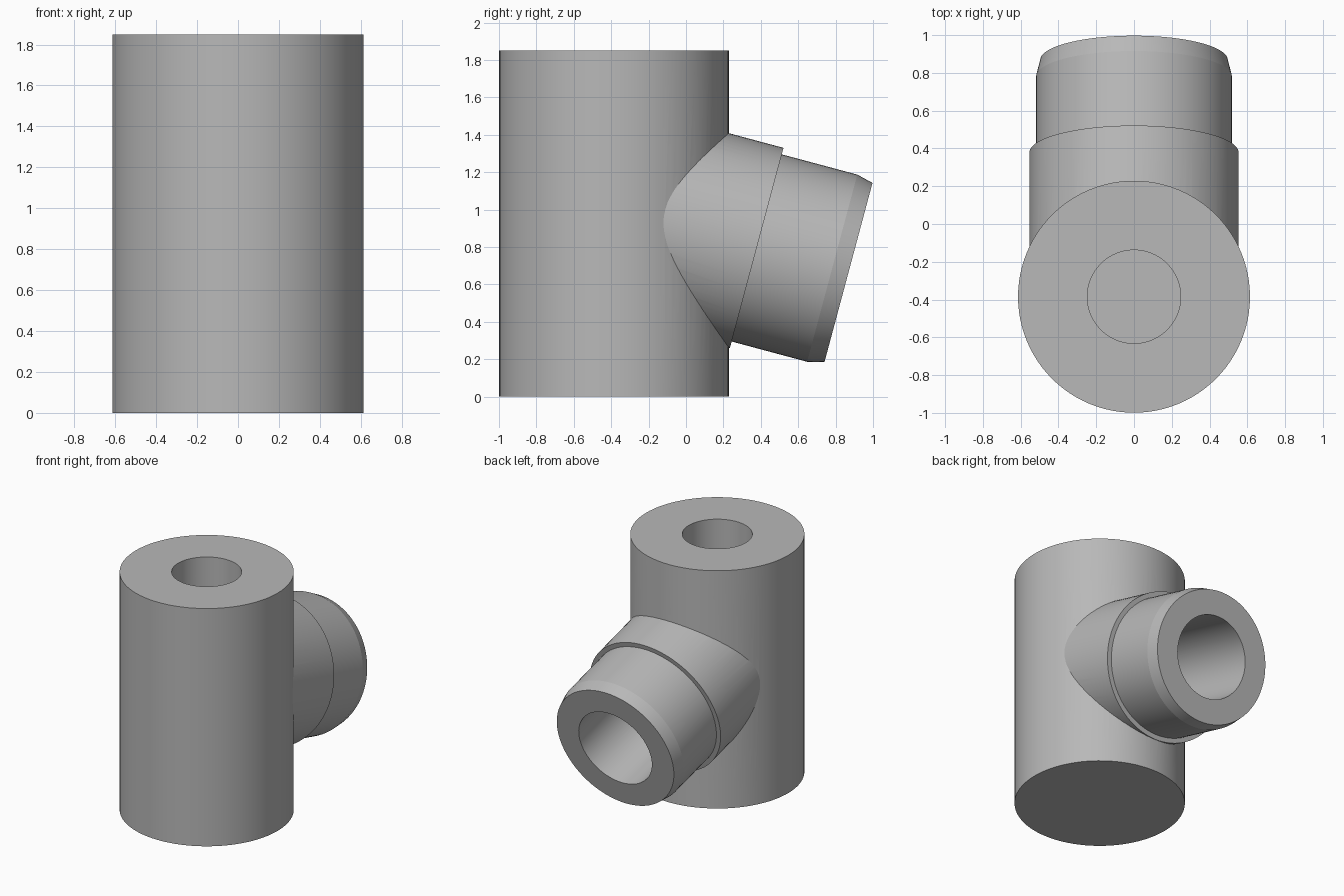
import bpy
import math
from mathutils import Matrix, Vector

cube = bpy.data.objects.get("Cube")
if cube:
    bpy.data.objects.remove(cube, do_unlink=True)

SEGMENTS = 96
BODY_Y = -0.385
TILT = math.radians(105)  # branch axis: backwards and 15 degrees down
COLLAR_END = Vector((0, 0.378, 0.795))

grey = bpy.data.materials.new("Plain grey")
grey.use_nodes = True
colour = (0.48, 0.48, 0.48, 1)
grey.diffuse_color = colour
grey.node_tree.nodes["Principled BSDF"].inputs["Base Color"].default_value = colour


def turned(name, profile, matrix):
    """Closed solid turned about its local z from (radius, height) pairs."""
    verts, faces = [], []
    for radius, height in profile:
        for i in range(SEGMENTS):
            a = math.tau * i / SEGMENTS
            verts.append((radius * math.cos(a), radius * math.sin(a), height))
    for r in range(len(profile) - 1):
        for i in range(SEGMENTS):
            j = (i + 1) % SEGMENTS
            low, high = r * SEGMENTS, (r + 1) * SEGMENTS
            faces.append((low + i, low + j, high + j, high + i))
    faces.append(tuple(reversed(range(SEGMENTS))))
    faces.append(tuple(range(len(verts) - SEGMENTS, len(verts))))
    mesh = bpy.data.meshes.new(name)
    mesh.from_pydata(verts, [], faces)
    mesh.transform(matrix)
    mesh.materials.append(grey)
    obj = bpy.data.objects.new(name, mesh)
    bpy.context.collection.objects.link(obj)
    return obj


def combine(target, other, operation):
    """Apply a boolean and discard the second solid."""
    mod = target.modifiers.new(operation.title(), "BOOLEAN")
    mod.operation = operation
    mod.solver = "EXACT"
    mod.object = other
    bpy.context.view_layer.objects.active = target
    bpy.ops.object.modifier_apply(modifier=mod.name)
    bpy.data.objects.remove(other, do_unlink=True)


upright = Matrix.Translation((0, BODY_Y, 0))
slanted = Matrix.Translation(COLLAR_END) @ Matrix.Rotation(-TILT, 4, "X")

# Main upright cylinder
body = turned("valve_body", [(0.614, 0), (0.614, 1.85)], upright)

# Slanted branch: wide collar, stepped pipe and chamfered tip
branch = turned("branch", [(0.554, -0.6), (0.554, 0), (0.518, 0),
                           (0.518, 0.418), (0.496, 0.508)], slanted)
combine(body, branch, "UNION")

# Blind bore from the top and the bore that meets it through the branch
top_bore = turned("top_bore_cutter", [(0.247, 0.6), (0.247, 2)], upright)
combine(body, top_bore, "DIFFERENCE")
side_bore = turned("branch_bore_cutter", [(0.31, -0.79), (0.31, 0.7)], slanted)
combine(body, side_bore, "DIFFERENCE")

# Smooth round walls, crisp rims
bpy.ops.object.select_all(action="DESELECT")
body.select_set(True)
bpy.context.view_layer.objects.active = body
bpy.ops.object.shade_smooth_by_angle(angle=math.radians(13))
